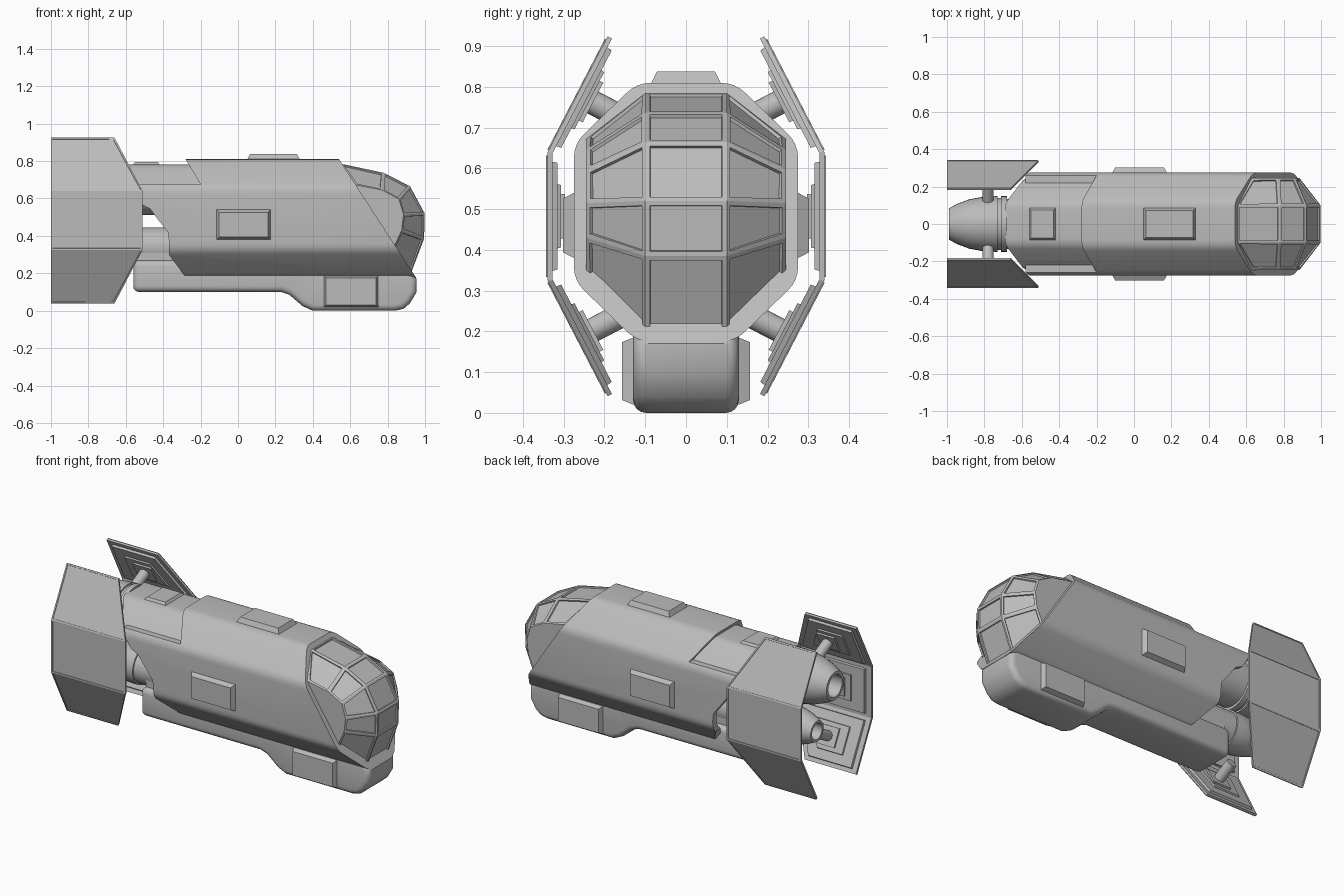
import bpy, bmesh, math
from mathutils import Vector

if "Cube" in bpy.data.objects:
    bpy.data.objects.remove(bpy.data.objects["Cube"])

grey = bpy.data.materials.new("hull_grey")
grey.diffuse_color = (0.5, 0.5, 0.5, 1)
grey.use_nodes = True
grey.node_tree.nodes["Principled BSDF"].inputs["Base Color"].default_value = grey.diffuse_color


def finish(bm, name, smooth=False):
    me = bpy.data.meshes.new(name)
    bm.to_mesh(me)
    bm.free()
    me.materials.append(grey)
    ob = bpy.data.objects.new(name, me)
    bpy.context.collection.objects.link(ob)
    if smooth:
        shade(ob)
    return ob


def activate(ob):
    bpy.ops.object.select_all(action='DESELECT')
    ob.select_set(True)
    bpy.context.view_layer.objects.active = ob


def shade(ob):
    activate(ob)
    bpy.ops.object.shade_smooth_by_angle(angle=math.radians(30))


def prism(name, pts, vec):
    """Polygon extruded along a vector."""
    bm = bmesh.new()
    a = [bm.verts.new(p) for p in pts]
    b = [bm.verts.new(Vector(p) + Vector(vec)) for p in pts]
    n = len(pts)
    bm.faces.new(a)
    bm.faces.new(b)
    for i in range(n):
        bm.faces.new((a[i], a[(i + 1) % n], b[(i + 1) % n], b[i]))
    bmesh.ops.recalc_face_normals(bm, faces=bm.faces)
    return finish(bm, name)


def plate(name, pts, out, h, inset):
    """Raised plate with sloped edges on a surface, rising towards out."""
    bm = bmesh.new()
    f = bm.faces.new([bm.verts.new(p) for p in pts])
    f.normal_update()
    if f.normal.dot(Vector(out)) < 0:
        f.normal_flip()
    bmesh.ops.inset_individual(bm, faces=[f], thickness=inset, depth=h)
    return finish(bm, name)


def boolean(ob, cutter, op):
    m = ob.modifiers.new("cut", 'BOOLEAN')
    m.object, m.operation, m.solver = cutter, op, 'EXACT'
    activate(ob)
    bpy.ops.object.modifier_apply(modifier=m.name)
    bpy.data.objects.remove(cutter)


def lathe(name, prof, origin, axis, seg=32):
    """Revolve (distance, radius) points around an axis."""
    q = Vector(axis).to_track_quat('Z', 'Y')
    bm = bmesh.new()
    rings = []
    for d, r in prof:
        rings.append([bm.verts.new(Vector(origin) + q @ Vector((r * math.cos(t), r * math.sin(t), d)))
                      for t in (2 * math.pi * k / seg for k in range(seg))])
    for a, b in zip(rings, rings[1:]):
        for k in range(seg):
            j = (k + 1) % seg
            bm.faces.new((a[k], a[j], b[j], b[k]))
    bm.faces.new(rings[0][::-1])
    bm.faces.new(rings[-1])
    bmesh.ops.recalc_face_normals(bm, faces=bm.faces)
    return finish(bm, name, True)


def octagon(x, d, r=0.035):
    """Rounded octagonal hull section, shrunk by d."""
    w, h, zc, k = 0.275 - d, 0.3175 - d, 0.4925, 0.41 * d
    a, b = 0.12 - k, 0.168 - k
    c = [(a, h), (w, b), (w, -b), (a, -h), (-a, -h), (-w, -b), (-w, b), (-a, h)]
    c = [Vector(p) for p in c]
    out = []
    for i, p in enumerate(c):
        s = p + (c[i - 1] - p).normalized() * r
        e = p + (c[(i + 1) % 8] - p).normalized() * r
        for t in (0, .25, .5, .75, 1):
            v = s * (1 - t) ** 2 + p * 2 * t * (1 - t) + e * t * t
            out.append((x, v.x, v.y + zc))
    return out


def hull(name, d, wall, side):
    """Octagonal tube trimmed to a side profile, hollow at the rear."""
    ob = prism(name, octagon(-0.9, d), (2, 0, 0))
    boolean(ob, prism("cutter", [(x, -0.5, z) for x, z in side], (0, 1, 0)), 'INTERSECT')
    boolean(ob, prism("cutter", octagon(-1, d + wall), (0.9, 0, 0)), 'DIFFERENCE')
    shade(ob)


# Main shell and stepped rear hull
hull("outer_shell", 0, 0.035,
     [(-.292, .83), (-.2, .675), (-.58, .675), (-.52, .57), (-.47, .545), (-.43, .49), (-.375, .42),
      (-.37, .38), (-.37, .30), (-.265, .16), (.963, .16), (.527, .83)])
hull("rear_hull", 0.028, 0.025, [(-.72, .82), (-.57, .63), (-.15, .63), (-.05, .82)])

# Cockpit: faceted nose with recessed windows
mid = [(.925, .20), (.995, .385), (.998, .52), (.92, .665), (.78, .737), (.553, .785)]
rim = [(.82, .31), (.875, .43), (.885, .515), (.86, .597), (.77, .645), (.63, .672)]
bm = bmesh.new()
rows = [[bm.verts.new(p) for p in ((ox, -.245, oz), (mx, -.1, mz), (mx, .1, mz), (ox, .245, oz))]
        for (mx, mz), (ox, oz) in zip(mid, rim)]
panes = [bm.faces.new((a[k], a[k + 1], b[k + 1], b[k])) for a, b in zip(rows, rows[1:]) for k in range(3)]
bm.faces.new([r[0] for r in rows])
bm.faces.new([r[3] for r in rows][::-1])
bmesh.ops.recalc_face_normals(bm, faces=bm.faces)
if panes[4].normal.x < 0:
    bmesh.ops.reverse_faces(bm, faces=bm.faces)
bmesh.ops.inset_individual(bm, faces=panes, thickness=0.016, depth=0)
bmesh.ops.inset_individual(bm, faces=panes, thickness=0.002, depth=-0.008)
finish(bm, "cockpit")

# Belly pod with chin
belly = prism("belly_pod", [(x, -.13, z) for x, z in [
    (-.56, .27), (-.56, .1), (.23, .1), (.275, .085), (.31, .055), (.345, .025), (.40, 0), (.84, 0),
    (.885, .01), (.92, .04), (.955, .1), (.955, .17), (.92, .22), (.5, .27)]], (0, .26, 0))
m = belly.modifiers.new("round", 'BEVEL')
m.width, m.segments, m.limit_method, m.angle_limit = 0.032, 4, 'ANGLE', math.radians(60)
activate(belly)
bpy.ops.object.modifier_apply(modifier=m.name)
shade(belly)
prism("engine_bed", [(-.54, -.1, .26), (-.54, .1, .26), (-.54, .1, .31), (-.54, -.1, .31)], (.4, 0, 0))


# Raised hull plates
def rect(a, b, c, d, f):
    return [f(u, v) for u, v in ((a, c), (b, c), (b, d), (a, d))]


plate("roof_plate", rect(.05, .33, -.085, .085, lambda u, v: (u, v, .81)), (0, 0, 1), .028, .02)
plate("rear_roof_plate", rect(-.56, -.42, -.085, .085, lambda u, v: (u, v, .782)), (0, 0, 1), .014, .014)

# Engines with hollow nozzles
lathe("upper_engine", [(.25, .134), (.68, .134), (.68, .15), (.71, .15), (.71, .14), (.73, .14), (.73, .15),
                       (.75, .148), (.82, .143), (.88, .132), (.94, .11), (.99, .084), (.99, .066),
                       (.88, .06)], (0, 0, .645), (-1, 0, 0))
lathe("lower_engine", [(.25, .105), (.62, .105), (.62, .114), (.66, .114), (.72, .11), (.78, .097),
                       (.83, .08), (.87, .062), (.87, .048), (.78, .045)], (0, 0, .34), (-1, 0, 0))

# Both sides: side plates and three-panel fins on struts
for s, side in ((1, "left"), (-1, "right")):
    plate(side + "_hull_plate", rect(-.115, .175, .38, .54, lambda u, v: (u, s * .275, v)), (0, s, 0), .027, .02)
    plate(side + "_chin_plate", rect(.46, .75, .02, .185, lambda u, v: (u, s * .129, v)), (0, s, 0), .028, .016)
    zc = .4825
    quads = [("middle", [(-1, .343, .64), (-.51, .343, .64), (-.51, .343, .325), (-1, .343, .325)], (0, 1, 0))]
    for t, lab in ((1, "upper"), (-1, "lower")):
        quads.append((lab, [(-1, .343, zc + t * .1575), (-.51, .343, zc + t * .1575),
                            (-.66, .195, zc + t * .443), (-1, .195, zc + t * .443)], (0, .887, t * .461)))
    for lab, pts, n in quads:
        pts = [Vector((x, y * s, z)) for x, y, z in pts]
        n = Vector((0, n[1] * s, n[2]))
        tag = side + "_" + lab
        prism(tag + "_fin", [p - n * .003 for p in pts], -n * .012)
        # thin outer border, recessed centre
        bm = bmesh.new()
        f = bm.faces.new([bm.verts.new(p) for p in pts])
        f.normal_update()
        if f.normal.dot(n) < 0:
            f.normal_flip()
        rim_faces = bmesh.ops.inset_individual(bm, faces=[f], thickness=.012, depth=0)
        bmesh.ops.inset_individual(bm, faces=[f], thickness=.001, depth=-.0028)
        finish(bm, tag + "_fin_border")
        # stepped plates and strut inside
        c = sum(pts, Vector()) / 4
        base = c - n * .015
        plate(tag + "_inner_plate", [base + (p - c) * .85 for p in pts], -n, .013, .004)
        plate(tag + "_inner_step", [base - n * .013 + (p - c) * .5 for p in pts], -n, .008, .003)
        hub = Vector((-.78, c.y, c.z)) - n * .02
        up = Vector((1, 0, 0)).cross(n) * .055
        ex = Vector((.06, 0, 0))
        prism(tag + "_strut_pad", [hub - ex - up, hub + ex - up, hub + ex + up, hub - ex + up], -n * .026)
        reach = .17 if lab == "middle" else .14
        lathe(tag + "_strut", [(0, .03), (reach, .03)], hub, -n, 20)
